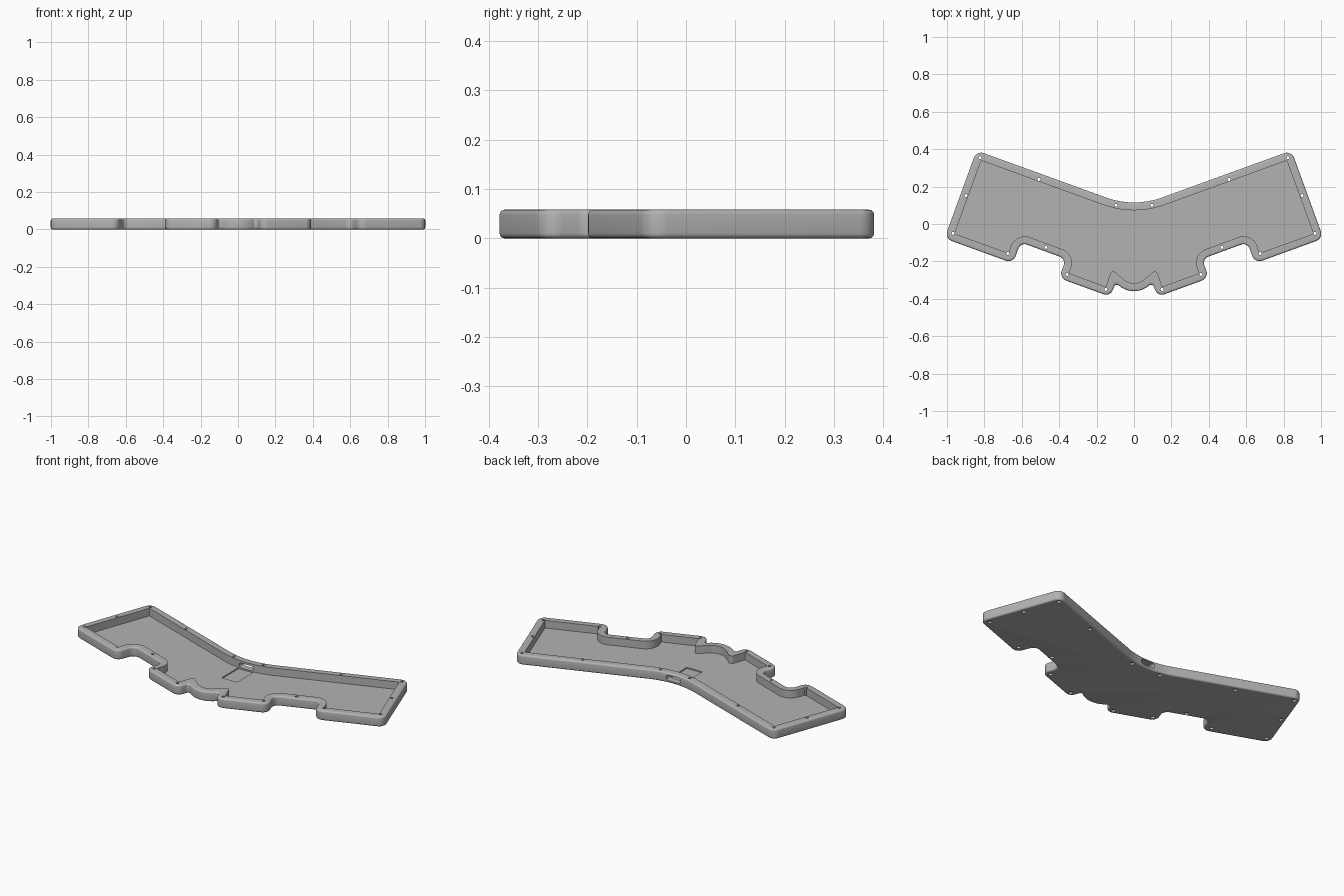
import bpy, bmesh, math
from mathutils import Vector, Matrix

if "Cube" in bpy.data.objects:
    bpy.data.objects.remove(bpy.data.objects["Cube"])

HEIGHT, FLOOR, WALL, EDGE = 0.058, 0.013, 0.042, 0.01

grey = bpy.data.materials.new("plain grey")
grey.use_nodes = True
grey.diffuse_color = (0.45, 0.45, 0.45, 1)
grey.node_tree.nodes["Principled BSDF"].inputs["Base Color"].default_value = (0.45, 0.45, 0.45, 1)

# Right half of the outline: x, y, corner radius, growth of the radius per unit of inset
back_notch = (0, 0.087, 0.44, 1)
side = [(0.842, 0.393, 0.042, -1), (1.013, -0.077, 0.042, -1), (0.647, -0.21, 0.042, -1),
        (0.606, -0.098, 0.035, 1), (0.364, -0.187, 0.035, 1), (0.401, -0.289, 0.042, -1),
        (0.126, -0.389, 0.04, -1), (0.099, -0.314, 0.016, 0)]
front_lobe = (0, -0.398, 0.125, -1)
corners = [back_notch] + side + [front_lobe] + [(-x, y, r, g) for x, y, r, g in reversed(side)]


def outline(inset, steps=10):
    """Outline moved inwards, with every corner rounded."""
    n = len(corners)
    pts = [Vector(c[:2]) for c in corners]
    moved = []
    for i, p in enumerate(pts):
        a, b = (p - pts[i - 1]).normalized(), (pts[(i + 1) % n] - p).normalized()
        na, nb = Vector((a.y, -a.x)), Vector((b.y, -b.x))
        moved.append(p + (na + nb) * inset / (1 + na.dot(nb)))
    ring = []
    for i, p in enumerate(moved):
        r = max(corners[i][2] + corners[i][3] * inset, 0.004)
        a = (moved[i - 1] - p).normalized()
        b = (moved[(i + 1) % n] - p).normalized()
        half = a.angle(b) / 2
        centre = p + (a + b).normalized() * r / math.sin(half)
        start = p + a * r / math.tan(half) - centre
        end = p + b * r / math.tan(half) - centre
        turn = start.angle_signed(end)
        for k in range(steps + 1):
            ring.append(centre + Matrix.Rotation(-turn * k / steps, 2) @ start)
    return ring


def finish(name, bm):
    bmesh.ops.recalc_face_normals(bm, faces=bm.faces)
    mesh = bpy.data.meshes.new(name)
    bm.to_mesh(mesh)
    bm.free()
    mesh.materials.append(grey)
    obj = bpy.data.objects.new(name, mesh)
    bpy.context.collection.objects.link(obj)
    return obj


# Tray: rounded outer wall, flat rim, inner wall and floor
quarter = [math.pi / 2 * k / 4 for k in range(5)]
levels = [(EDGE * (1 - math.sin(t)), EDGE * (1 - math.cos(t))) for t in quarter]
levels += [(d, HEIGHT - z) for d, z in reversed(levels)]
levels += [(WALL, HEIGHT), (WALL, FLOOR)]
bm = bmesh.new()
rings = [[bm.verts.new((p.x, p.y, z)) for p in outline(d)] for d, z in levels]
for low, high in zip(rings, rings[1:]):
    for i in range(len(low)):
        j = (i + 1) % len(low)
        bm.faces.new((low[i], low[j], high[j], high[i]))
bm.faces.new(rings[0])
bm.faces.new(rings[-1])
tray = finish("case_tray", bm)

# Screw holes with wider mouths underneath
holes = [(0.096, 0.1), (0.508, 0.238), (0.823, 0.355), (0.898, 0.152), (0.968, -0.05),
         (0.675, -0.158), (0.47, -0.125), (0.358, -0.27), (0.15, -0.35)]
bm = bmesh.new()
for x, y in holes:
    for s in (-1, 1):
        profile = [(0.012, -0.02), (0.012, 0.012), (0.008, 0.012), (0.008, HEIGHT + 0.02)]
        loops = []
        for r, z in profile:
            loops.append([bm.verts.new((s * x + r * math.cos(a), y + r * math.sin(a), z))
                          for a in [math.tau * k / 16 for k in range(16)]])
        for low, high in zip(loops, loops[1:]):
            for i in range(16):
                j = (i + 1) % 16
                bm.faces.new((low[i], low[j], high[j], high[i]))
        bm.faces.new(loops[0])
        bm.faces.new(loops[-1])
hole_cutter = finish("screw_hole_cutter", bm)


def box(name, low, high):
    bm = bmesh.new()
    low, high = Vector(low), Vector(high)
    size = high - low
    bmesh.ops.create_cube(bm, size=1, matrix=Matrix.Translation((low + high) / 2) @ Matrix.Diagonal((*size, 1)))
    return bm


# Floor recess behind the cable port
recess_cutter = finish("recess_cutter", box("recess", (-0.05, -0.08, 0.006), (0.05, 0.078, 0.02)))

# Rounded cable port through the back wall
bm = box("port", (-0.045, 0.03, 0.014), (0.045, 0.2, 0.045))
long_edges = [e for e in bm.edges if abs(e.verts[0].co.y - e.verts[1].co.y) > 0.1]
bmesh.ops.bevel(bm, geom=long_edges, offset=0.012, segments=5, profile=0.5, affect='EDGES')
port_cutter = finish("cable_port_cutter", bm)

bpy.context.view_layer.objects.active = tray
tray.select_set(True)
for cutter in (hole_cutter, recess_cutter, port_cutter):
    cutter.hide_render = True
    mod = tray.modifiers.new(cutter.name, 'BOOLEAN')
    mod.operation = 'DIFFERENCE'
    mod.solver = 'EXACT'
    mod.object = cutter
    bpy.ops.object.modifier_apply(modifier=mod.name)
    bpy.data.objects.remove(cutter)

bpy.ops.object.shade_smooth_by_angle(angle=math.radians(30))
